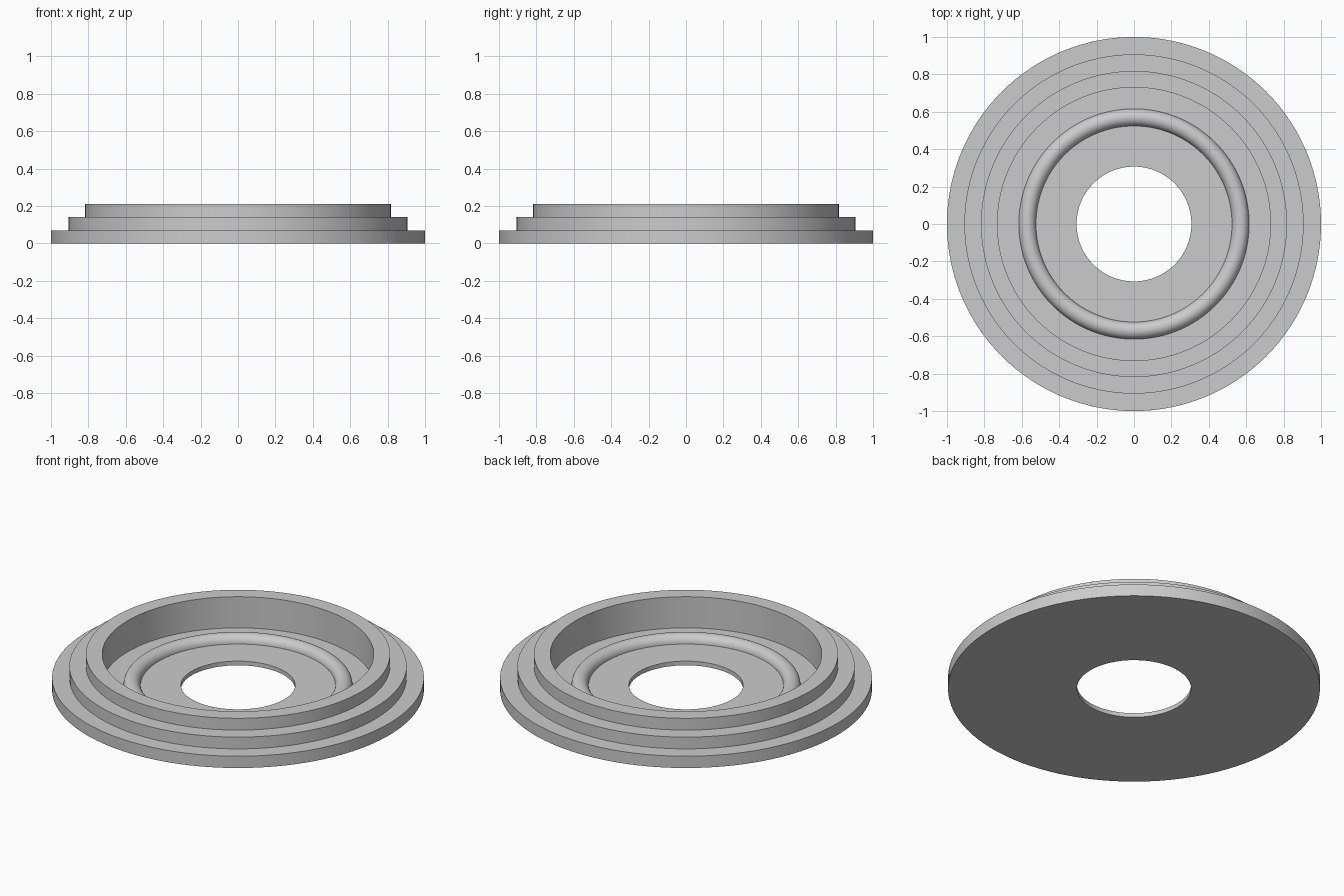
import bpy, bmesh
from math import pi, sin, cos, radians

cube = bpy.data.objects.get("Cube")
if cube:
    bpy.data.objects.remove(cube, do_unlink=True)

SEGMENTS = 128
FLOOR = 0.025      # thickness of the inner floor plate
STEP = 0.07        # height of each outer step
HOLE = 0.307       # radius of the centre hole
WALL = 0.73        # inner radius of the raised rim
BEAD_R, BEAD = 0.57, 0.046

# Single grey material
grey = bpy.data.materials.new("plain_grey")
grey.use_nodes = True
color = (0.6, 0.6, 0.6, 1)
grey.diffuse_color = color
grey.node_tree.nodes["Principled BSDF"].inputs["Base Color"].default_value = color


def lathe(name, profile):
    """Revolve a closed (radius, height) profile around z."""
    bm = bmesh.new()
    rings = []
    for i in range(SEGMENTS):
        a = 2 * pi * i / SEGMENTS
        rings.append([bm.verts.new((r * cos(a), r * sin(a), z)) for r, z in profile])
    n = len(profile)
    for i, ring in enumerate(rings):
        after = rings[(i + 1) % SEGMENTS]
        for j in range(n):
            k = (j + 1) % n
            bm.faces.new((ring[j], after[j], after[k], ring[k]))
    bmesh.ops.recalc_face_normals(bm, faces=bm.faces[:])
    mesh = bpy.data.meshes.new(name)
    bm.to_mesh(mesh)
    bm.free()
    mesh.materials.append(grey)
    obj = bpy.data.objects.new(name, mesh)
    bpy.context.collection.objects.link(obj)
    bpy.ops.object.select_all(action="DESELECT")
    obj.select_set(True)
    bpy.context.view_layer.objects.active = obj
    bpy.ops.object.shade_smooth_by_angle(angle=radians(30))
    return obj


# Underside and stepped outer wall, from the hole outwards
profile = [(HOLE, 0)]
for level, radius in enumerate((1.0, 0.907, 0.818)):
    profile += [(radius, level * STEP), (radius, (level + 1) * STEP)]

# Inner wall down to the floor
profile += [(WALL, 3 * STEP), (WALL, FLOOR)]

# Half-round bead raised from the floor
for i in range(17):
    a = pi * i / 16
    profile.append((BEAD_R + BEAD * cos(a), FLOOR + BEAD * sin(a)))

# Floor edge at the centre hole
profile.append((HOLE, FLOOR))

lathe("stepped_ring", profile)
